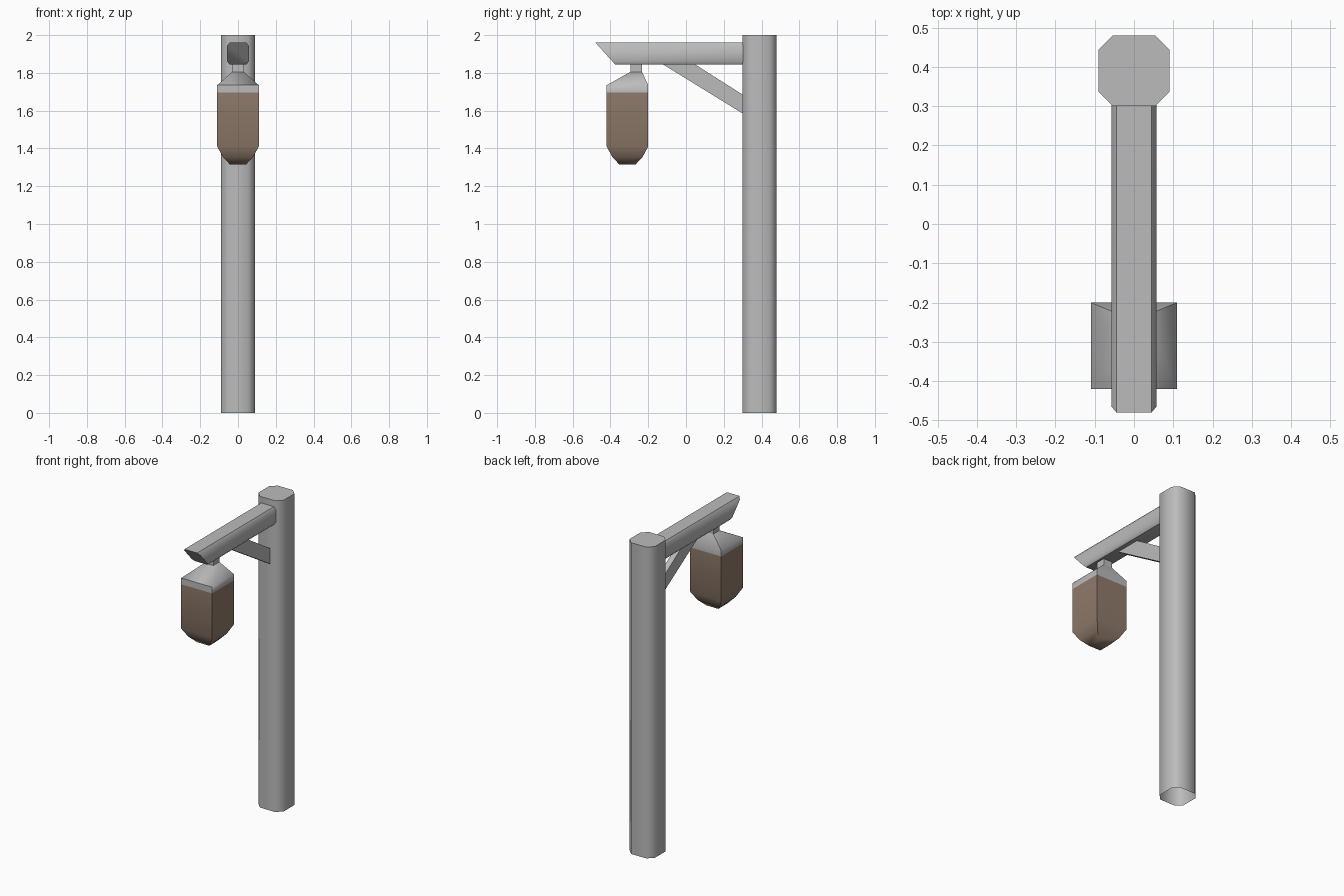
import bpy, math

old = bpy.data.objects.get("Cube")
if old:
    bpy.data.objects.remove(old, do_unlink=True)


def material(name, rgb):
    mat = bpy.data.materials.new(name)
    mat.use_nodes = True
    mat.diffuse_color = (*rgb, 1)
    mat.node_tree.nodes["Principled BSDF"].inputs["Base Color"].default_value = (*rgb, 1)
    return mat


GREY = material("grey metal", (0.5, 0.5, 0.5))
BROWN = material("brown glass", (0.28, 0.2, 0.147))


def loft(name, rings, mat, start=True, end=True):
    """Skin a list of equal rings, with optional end caps."""
    n = len(rings[0])
    verts = [v for ring in rings for v in ring]
    faces = [(r * n + i, r * n + (i + 1) % n, (r + 1) * n + (i + 1) % n, (r + 1) * n + i)
             for r in range(len(rings) - 1) for i in range(n)]
    if start:
        faces.append(tuple(reversed(range(n))))
    if end:
        faces.append(tuple(range(len(verts) - n, len(verts))))
    mesh = bpy.data.meshes.new(name)
    mesh.from_pydata(verts, [], faces)
    mesh.materials.append(mat)
    obj = bpy.data.objects.new(name, mesh)
    bpy.context.collection.objects.link(obj)
    bpy.ops.object.select_all(action="DESELECT")
    obj.select_set(True)
    bpy.context.view_layer.objects.active = obj
    bpy.ops.object.shade_smooth_by_angle(angle=math.radians(50))
    return obj


def octagon(a, b, ca, cb):
    """Counter-clockwise rectangle of half sizes a, b with cut corners."""
    return [(a, cb - b), (a, b - cb), (a - ca, b), (ca - a, b),
            (-a, b - cb), (-a, cb - b), (ca - a, -b), (a - ca, -b)]


def square(half, y, z):
    return [(sx * half, y + sy * half, z)
            for sx, sy in ((-1, -1), (1, -1), (1, 1), (-1, 1))]


# Post, open underneath
post = octagon(0.09, 0.09, 0.036, 0.036)
loft("post", [[(x, y + 0.39, z) for x, y in post] for z in (0, 2)], GREY, start=False)

# Arm with a slanted front end
section = octagon(0.057, 0.058, 0.012, 0.016)
mid = 1.902
front = [(x, -0.427 - 0.91 * z, mid + z) for x, z in section]
back = [(x, 0.305, mid + z) for x, z in section]
loft("arm", [front, back], GREY)

# Diagonal brace under the arm
side = [(-0.13, 1.85), (0.30, 1.585), (0.30, 1.685), (0.04, 1.85)]
loft("brace", [[(x, y, z) for y, z in side] for x in (-0.018, 0.018)], GREY)

# Lantern hanger and cap
LANTERN_Y, HANGER_Y = -0.31, -0.264
loft("hanger", [square(0.031, HANGER_Y, z) for z in (1.803, 1.85)], GREY)
loft("lantern_cap", [square(0.11, LANTERN_Y, 1.695), square(0.11, LANTERN_Y, 1.735),
                     square(0.031, HANGER_Y, 1.805)], GREY)

# Lantern body with a tapered base
body = ((0.043, 1.315), (0.08, 1.355), (0.11, 1.41), (0.11, 1.695))
loft("lantern_body", [square(h, LANTERN_Y, z) for h, z in body], BROWN)
